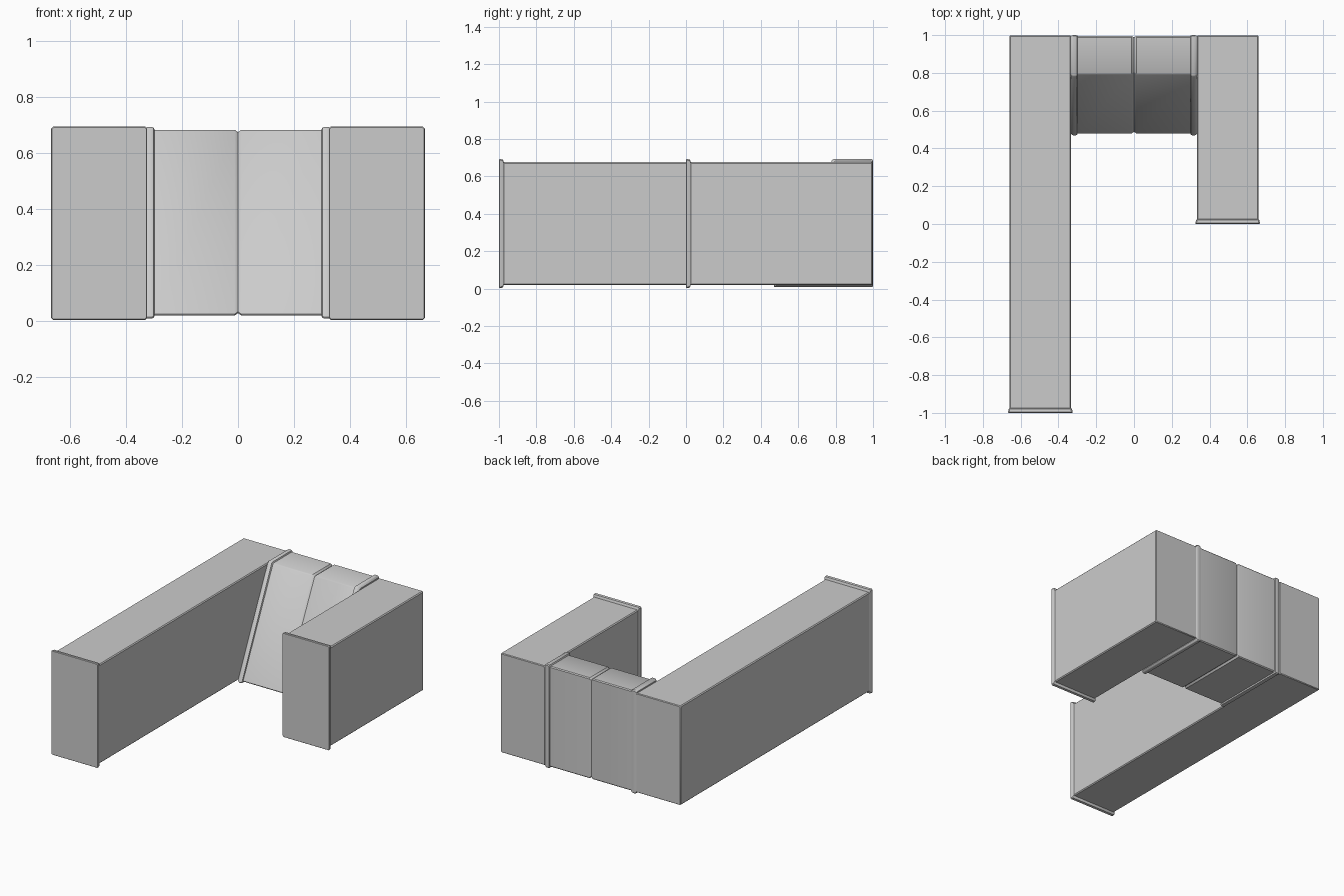
import bpy, bmesh, math
from mathutils import Vector

if "Cube" in bpy.data.objects:
    bpy.data.objects.remove(bpy.data.objects["Cube"])


def chamfer(corners, r=0.006):
    """Replace each profile corner with two points."""
    pts = [Vector(c) for c in corners]
    out = []
    for i, p in enumerate(pts):
        a, b = pts[i - 1], pts[(i + 1) % len(pts)]
        out += [p + (a - p).normalized() * r, p + (b - p).normalized() * r]
    return out


def loft(name, rings):
    """Skin closed rings of 3D points and cap both ends."""
    bm = bmesh.new()
    loops = [[bm.verts.new(p) for p in ring] for ring in rings]
    n = len(loops[0])
    for a, b in zip(loops, loops[1:]):
        for i in range(n):
            j = (i + 1) % n
            bm.faces.new((a[i], a[j], b[j], b[i]))
    bm.faces.new(loops[0])
    bm.faces.new(loops[-1])
    bmesh.ops.recalc_face_normals(bm, faces=bm.faces[:])
    mesh = bpy.data.meshes.new(name)
    bm.to_mesh(mesh)
    bm.free()
    obj = bpy.data.objects.new(name, mesh)
    bpy.context.collection.objects.link(obj)
    bpy.ops.object.select_all(action='DESELECT')
    obj.select_set(True)
    bpy.context.view_layer.objects.active = obj
    bpy.ops.object.shade_smooth_by_angle(angle=math.radians(35))


def arm(name, xc, y0):
    """Rectangular duct with a flared lip at its front end."""
    stations = [(y0, 0.169, 0.342), (y0 + 0.004, 0.171, 0.345),
                (y0 + 0.020, 0.168, 0.343), (y0 + 0.026, 0.163, 0.328),
                (0.993, 0.163, 0.328), (0.998, 0.159, 0.324)]
    rings = []
    for y, hx, hz in stations:
        prof = chamfer([(-hx, -hz), (hx, -hz), (hx, hz), (-hx, hz)])
        rings.append([(xc + p.x, y, 0.348 + p.y) for p in prof])
    loft(name, rings)


arm("long_arm", -0.496, -1.0)
arm("short_arm", 0.496, 0.0)

# Cross piece: sloped front, centre groove, raised collars beside the arms
half = [(0.0, -0.009), (0.012, 0.0), (0.298, 0.0), (0.302, 0.008),
        (0.308, 0.010), (0.322, 0.010), (0.328, 0.008), (0.336, 0.0)]
stations = [(-x, d) for x, d in reversed(half[1:])] + half
rings = []
for x, d in stations:
    back = 0.994 + d * 0.6
    prof = chamfer([(0.793 - d, 0.682 + d), (back, 0.682 + d),
                    (back, 0.018 - d), (0.477 - d, 0.018 - d)])
    rings.append([(x, p.x, p.y) for p in prof])
loft("cross_piece", rings)
